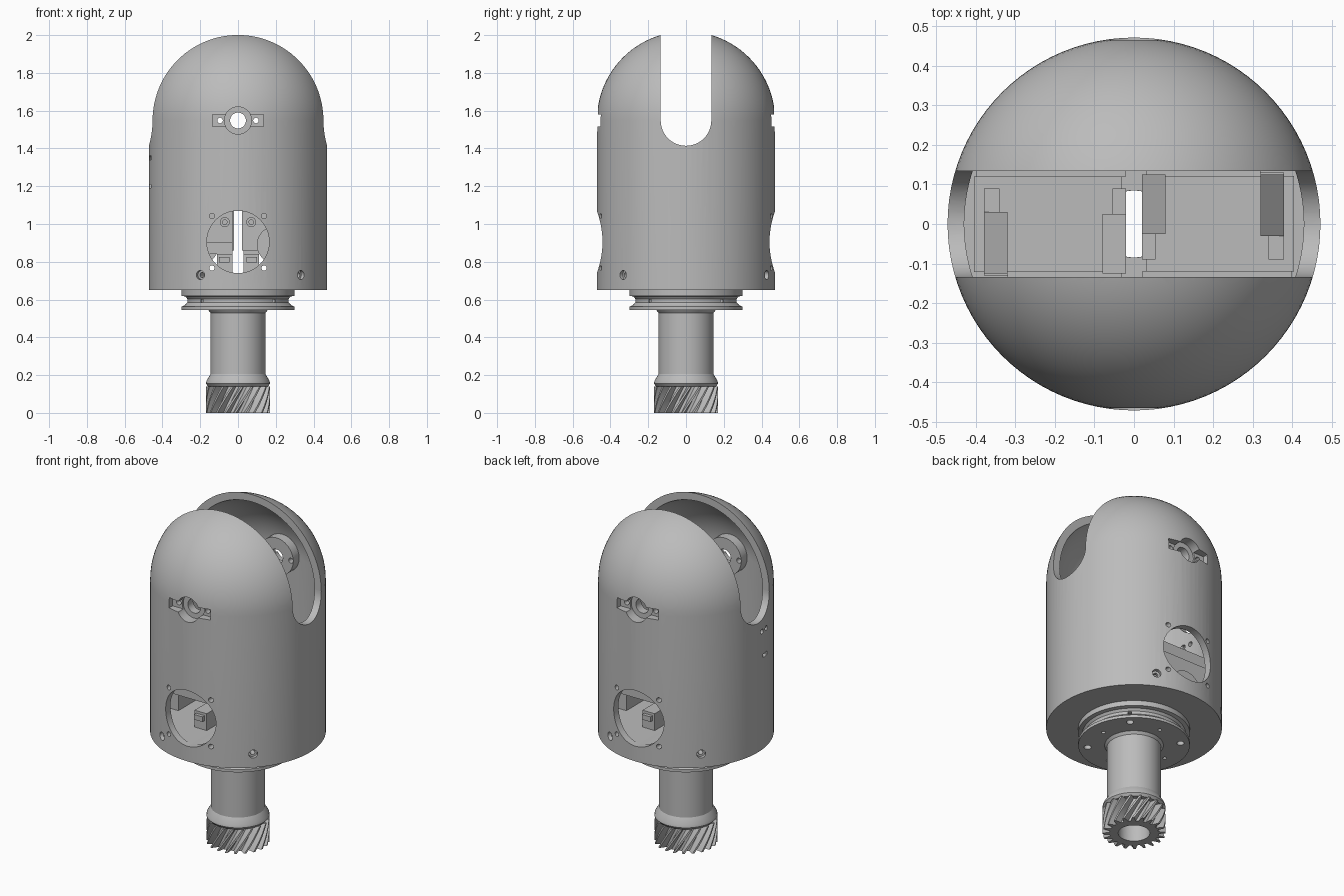
import bpy, bmesh, math
from mathutils import Matrix, Vector

if "Cube" in bpy.data.objects:
    bpy.data.objects.remove(bpy.data.objects["Cube"])

grey = bpy.data.materials.new("plain grey")
grey.use_nodes = True
COLOUR = (0.5, 0.5, 0.5, 1)
grey.diffuse_color = COLOUR
grey.node_tree.nodes["Principled BSDF"].inputs["Base Color"].default_value = COLOUR


def make(name, bm):
    bmesh.ops.recalc_face_normals(bm, faces=bm.faces)
    mesh = bpy.data.meshes.new(name)
    bm.to_mesh(mesh)
    bm.free()
    mesh.materials.append(grey)
    ob = bpy.data.objects.new(name, mesh)
    bpy.context.collection.objects.link(ob)
    return ob


def smooth(ob, angle=30):
    bpy.ops.object.select_all(action='DESELECT')
    bpy.context.view_layer.objects.active = ob
    ob.select_set(True)
    bpy.ops.object.shade_smooth_by_angle(angle=math.radians(angle))


def lathe(name, profile, steps=96):
    # closed (radius, height) outline spun about z
    bm = bmesh.new()
    vs = [bm.verts.new((r, 0, z)) for r, z in profile]
    edges = [bm.edges.new((a, b)) for a, b in zip(vs, vs[1:] + vs[:1])]
    bmesh.ops.spin(bm, geom=vs + edges, cent=(0, 0, 0), axis=(0, 0, 1),
                   angle=math.tau, steps=steps, use_duplicate=False)
    bmesh.ops.remove_doubles(bm, verts=bm.verts, dist=1e-4)
    return make(name, bm)


def box(name, lo, hi):
    lo, hi = Vector(lo), Vector(hi)
    bm = bmesh.new()
    bmesh.ops.create_cube(bm, size=1, matrix=Matrix.Translation((lo + hi) / 2)
                          @ Matrix.Diagonal((*(hi - lo), 1)))
    return make(name, bm)


def rod(name, start, end, r, sides=32, r2=None):
    a, b = Vector(start), Vector(end)
    turn = (b - a).to_track_quat('Z', 'Y').to_matrix().to_4x4()
    bm = bmesh.new()
    bmesh.ops.create_cone(bm, cap_ends=True, segments=sides, radius1=r,
                          radius2=r if r2 is None else r2, depth=(b - a).length,
                          matrix=Matrix.Translation((a + b) / 2) @ turn)
    return make(name, bm)


def boolean(target, tool, operation='DIFFERENCE'):
    mod = target.modifiers.new("bool", 'BOOLEAN')
    mod.operation, mod.object, mod.solver = operation, tool, 'EXACT'
    bpy.context.view_layer.objects.active = target
    bpy.ops.object.modifier_apply(modifier=mod.name)
    bpy.data.objects.remove(tool)


def polar(r, degrees, z):
    a = math.radians(degrees)
    return (r * math.cos(a), r * math.sin(a), z)


# Domed hollow housing with a thick floor
R, RI, CZ, FLOOR, BASE, BORE = 0.472, 0.43, 1.548, 0.74, 0.65, 0.085
arc = [math.pi / 2 * i / 24 for i in range(25)]
outer = [(R * math.cos(a), CZ + R * math.sin(a)) for a in arc]
inner = [(RI * math.cos(a), CZ + RI * math.sin(a)) for a in reversed(arc)]
housing = lathe("housing", [(R, BASE)] + outer + inner
                + [(RI, FLOOR), (BORE, FLOOR), (BORE, BASE)])

# U-shaped slot through the dome
boolean(housing, box("cut", (-1, -0.134, CZ), (1, 0.134, 3)))
boolean(housing, rod("cut", (-1, 0, CZ), (1, 0, CZ), 0.134, 64))

for s in (-1, 1):
    # Pivot seat: inner boss, bracket recess, bore and screw holes
    boolean(housing, rod("boss", (0, s * 0.36, CZ), (0, s * 0.445, CZ), 0.11, 48), 'UNION')
    boolean(housing, rod("cut", (0, s * 0.41, CZ), (0, s * 0.6, CZ), 0.072, 48))
    boolean(housing, box("cut", (-0.135, s * 0.5 - 0.08, CZ - 0.031),
                         (0.135, s * 0.5 + 0.08, CZ + 0.031)))
    boolean(housing, rod("cut", (0, s * 0.3, CZ), (0, s * 0.6, CZ), 0.042))
    for x in (-0.095, 0.095):
        boolean(housing, rod("cut", (x, s * 0.3, CZ), (x, s * 0.6, CZ), 0.015, 16))
    # Round service opening with four screw holes
    boolean(housing, rod("cut", (0, s * 0.3, 0.905), (0, s * 0.6, 0.905), 0.165, 64))
    for x in (-0.138, 0.138):
        for z in (0.767, 1.043):
            boolean(housing, rod("cut", (x, s * 0.37, z), (x, s * 0.6, z), 0.014, 16))

# Countersunk screw holes round the foot
for angle in (65, 135, 245, 315):
    boolean(housing, rod("cut", polar(0.45, angle, 0.73), polar(0.5, angle, 0.73), 0.024, 24))
    boolean(housing, rod("cut", polar(0.38, angle, 0.73), polar(0.5, angle, 0.73), 0.013, 16))

# Cable holes below one end of the slot
for y in (-0.09, -0.04):
    boolean(housing, rod("cut", (-0.3, y, 1.35), (-0.6, y, 1.35), 0.014, 16))
boolean(housing, box("cut", (-0.6, -0.1, 1.19), (-0.3, -0.05, 1.21)))
smooth(housing)

# Grooved flange and hollow shaft
shaft = lathe("flange_and_shaft", [
    (BORE, 0.14), (0.158, 0.14), (0.17, 0.155), (0.167, 0.17), (0.146, 0.205),
    (0.146, 0.53), (0.158, 0.545), (0.3, 0.545), (0.3, 0.562), (0.28, 0.572),
    (0.268, 0.585), (0.268, 0.603), (0.278, 0.616), (0.3, 0.62), (0.3, BASE),
    (BORE, BASE)], 72)
for k in range(4):
    for r, angle, size in ((0.25, 90 * k + 45, 0.02), (0.215, 90 * k, 0.011)):
        boolean(shaft, rod("cut", polar(r, angle, 0.5), polar(r, angle, 0.6), size, 16))
smooth(shaft)


def helical_gear(name, teeth, root, tip, bore, height, twist, layers=10):
    bm = bmesh.new()
    rings = []
    for i in range(layers + 1):
        t = i / layers
        out, hole = [], []
        for k in range(teeth * 4):
            part = (0, 0.38, 0.58, 0.8)[k % 4]
            a = math.tau * (k // 4 + part) / teeth
            r = root if k % 4 < 2 else tip
            for ring, rad in ((out, r), (hole, bore)):
                ring.append(bm.verts.new((rad * math.cos(a + twist * t),
                                          rad * math.sin(a + twist * t), height * t)))
        rings.append((out, hole))

    def bridge(a, b):
        for k in range(len(a)):
            j = (k + 1) % len(a)
            bm.faces.new((a[k], a[j], b[j], b[k]))
    for low, high in zip(rings, rings[1:]):
        bridge(low[0], high[0])
        bridge(low[1], high[1])
    bridge(*rings[0])
    bridge(*rings[-1])
    return make(name, bm)


smooth(helical_gear("helical_gear", 20, 0.132, 0.17, BORE, 0.14, 0.55))


def wedge(name, lo, hi, drop):
    # box whose top falls away toward +x
    ob = box(name, lo, hi)
    for v in ob.data.vertices:
        if v.co.x > (lo[0] + hi[0]) / 2 and v.co.z > (lo[2] + hi[2]) / 2:
            v.co.z -= drop
    return ob


# Two drive units, the second turned half a turn from the first
for label, turn in (("left", 0), ("right", math.pi)):
    parts = [
        box("motor_body", (0.03, -0.12, 0.84), (0.405, 0.122, 1.18)),
        box("motor_case", (0.03, -0.12, 0.9), (0.32, 0.25, 1.14)),
        box("motor_foot", (0.03, -0.25, FLOOR), (0.11, 0.25, 0.84)),
        box("outer_foot", (0.3, -0.13, FLOOR), (0.38, 0.13, 0.84)),
        box("side_plate", (0.02, -0.145, 0.86), (0.4, -0.12, 1.1)),
        wedge("outer_clip", (0.32, -0.03, 1.16), (0.38, 0.125, 1.27), 0.07),
        wedge("inner_clip", (0.02, -0.025, 1.16), (0.08, 0.125, 1.25), 0.03),
        box("outer_tab", (0.34, -0.09, 1.16), (0.38, -0.03, 1.2)),
        box("inner_tab", (0.02, -0.09, 1.16), (0.055, -0.025, 1.2)),
    ]
    for s, face in ((-1, -0.145), (1, 0.25)):
        parts.append(rod("screw_boss", (0.07, face - s * 0.02, 1.01),
                         (0.07, face + s * 0.02, 1.01), 0.026))
        parts.append(rod("screw_tip", (0.07, face, 1.01), (0.07, face + s * 0.03, 1.01), 0.014))
        parts.append(box("foot_stud", (0.045, s * 0.26 - 0.01, 0.795),
                         (0.1, s * 0.26 + 0.01, 0.825)))
    parts.append(rod("drive_wheel", (0.2, -0.14, 0.89), (0.2, -0.2, 0.89), 0.1, 48))
    for ob in parts:
        ob.name = label + "_" + ob.name.split(".")[0]
        ob.data.transform(Matrix.Rotation(turn, 4, 'Z'))
        smooth(ob)
